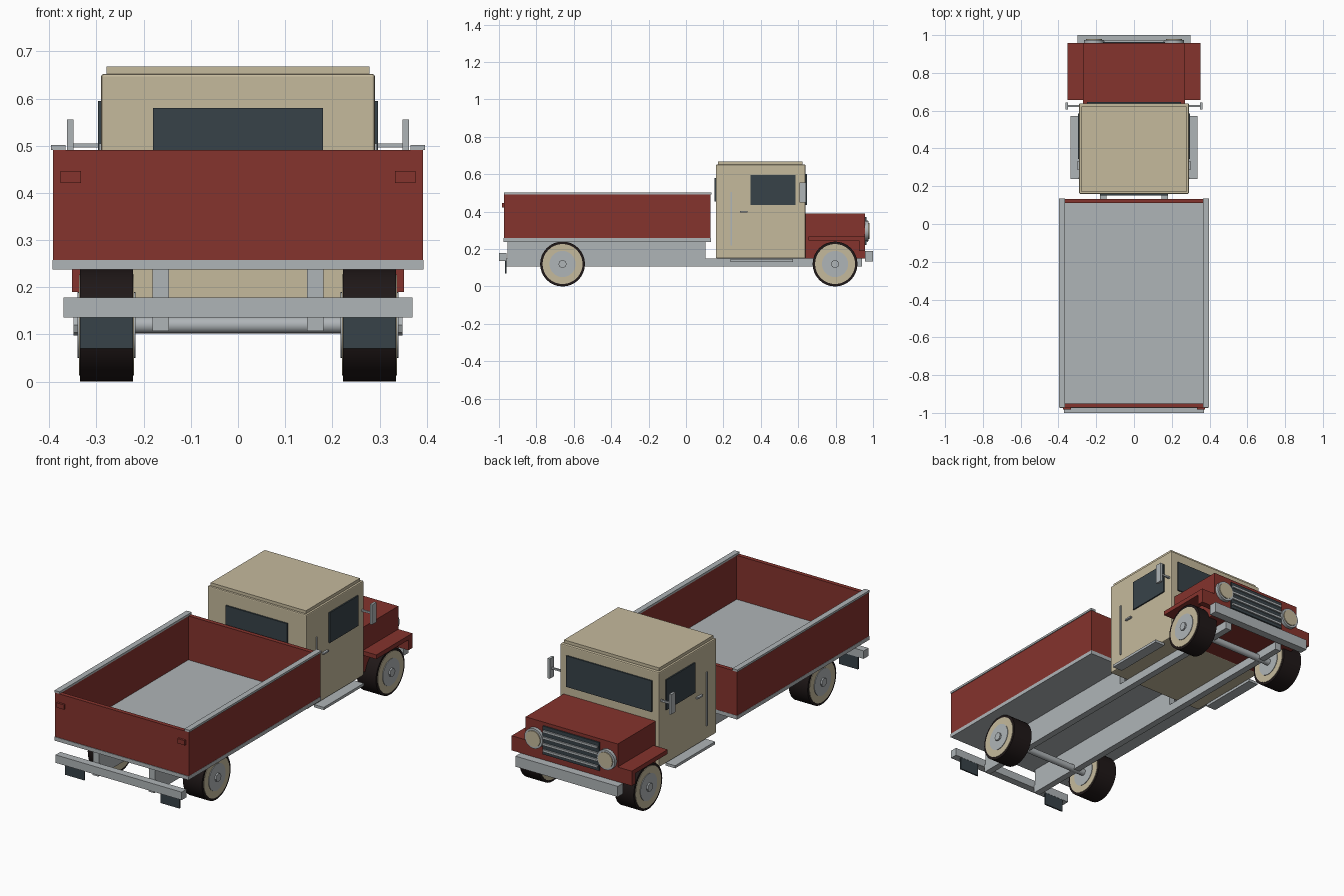
import bpy, math

if "Cube" in bpy.data.objects:
    bpy.data.objects.remove(bpy.data.objects["Cube"])


def material(name, rgb):
    m = bpy.data.materials.new(name)
    m.diffuse_color = (*rgb, 1)
    m.use_nodes = True
    m.node_tree.nodes["Principled BSDF"].inputs["Base Color"].default_value = m.diffuse_color
    return m


RED = material("brick_red", (0.235, 0.033, 0.026))
TAN = material("warm_tan", (0.56, 0.49, 0.335))
GREY = material("light_grey", (0.43, 0.46, 0.475))
SLATE = material("slate_glass", (0.039, 0.055, 0.066))
TYRE = material("tyre_black", (0.014, 0.009, 0.009))


def box(name, x, y, z, mat, bevel=0):
    """Box from (min, max) ranges on each axis."""
    bpy.ops.mesh.primitive_cube_add(size=1, location=[(a + b) / 2 for a, b in (x, y, z)])
    o = bpy.context.object
    o.name = name
    o.scale = [b - a for a, b in (x, y, z)]
    bpy.ops.object.transform_apply(location=False, rotation=False, scale=True)
    if bevel:
        mod = o.modifiers.new("edge", "BEVEL")
        mod.width = bevel
        mod.segments = 2
    o.data.materials.append(mat)
    return o


def pair(name, x, y, z, mat):
    """Box and its mirror image across x = 0."""
    box(name + "_right", x, y, z, mat)
    box(name + "_left", (-x[1], -x[0]), y, z, mat)


def cyl(name, r, depth, loc, axis, mat, sides=32):
    rot = (0, math.pi / 2, 0) if axis == "x" else (math.pi / 2, 0, 0)
    bpy.ops.mesh.primitive_cylinder_add(vertices=sides, radius=r, depth=depth, location=loc, rotation=rot)
    o = bpy.context.object
    o.name = name
    o.data.materials.append(mat)
    bpy.ops.object.shade_smooth_by_angle(angle=math.radians(35))
    return o


# Chassis
pair("chassis_rail", (0.146, 0.181), (-0.96, 0.94), (0.107, 0.15), GREY)
pair("bed_subframe", (0.146, 0.181), (-0.955, 0.105), (0.15, 0.238), GREY)
box("rear_bumper", (-0.37, 0.37), (-1.0, -0.96), (0.136, 0.178), GREY)
box("front_bumper", (-0.30, 0.30), (0.957, 1.0), (0.134, 0.19), GREY)
pair("mud_flap", (0.223, 0.335), (-0.969, -0.961), (0.07, 0.17), SLATE)

# Wheels and axles
for end, y in (("rear", -0.66), ("front", 0.797)):
    cyl(end + "_axle", 0.018, 0.5, (0, y, 0.12), "x", GREY, 16)
    for side, s in (("right", 1), ("left", -1)):
        n, c = f"{end}_{side}_", (s * 0.279, y, 0.12)
        cyl(n + "tyre", 0.12, 0.112, c, "x", TYRE)
        cyl(n + "whitewall", 0.107, 0.117, c, "x", TAN)
        cyl(n + "wheel_disc", 0.07, 0.123, c, "x", GREY)
        cyl(n + "hub_cap", 0.022, 0.07, (s * 0.314, y, 0.12), "x", GREY, 8)

# Cargo bed
box("bed_floor", (-0.393, 0.393), (-0.975, 0.133), (0.238, 0.258), GREY)
pair("bed_side", (0.368, 0.392), (-0.972, 0.132), (0.258, 0.491), RED)
box("bed_front_wall", (-0.368, 0.368), (0.11, 0.132), (0.258, 0.491), RED)
box("tailgate", (-0.368, 0.368), (-0.972, -0.95), (0.258, 0.491), RED)
pair("bed_top_rail", (0.366, 0.396), (-0.972, 0.135), (0.491, 0.502), GREY)
pair("tail_light", (0.333, 0.376), (-0.983, -0.972), (0.421, 0.446), RED)

# Cab with windows
box("cab", (-0.29, 0.29), (0.16, 0.639), (0.15, 0.652), TAN, 0.005)
box("roof_panel", (-0.279, 0.279), (0.17, 0.623), (0.652, 0.668), TAN)
box("rear_window", (-0.18, 0.18), (0.152, 0.161), (0.455, 0.58), SLATE)
box("windscreen", (-0.25, 0.25), (0.638, 0.646), (0.435, 0.60), SLATE)
pair("side_window", (0.289, 0.297), (0.345, 0.586), (0.435, 0.595), SLATE)
pair("door_seam", (0.289, 0.295), (0.239, 0.246), (0.22, 0.505), GREY)
pair("door_handle", (0.289, 0.302), (0.288, 0.33), (0.396, 0.404), GREY)
pair("running_board", (0.28, 0.337), (0.237, 0.572), (0.132, 0.146), GREY)
pair("mirror_arm", (0.285, 0.352), (0.62, 0.629), (0.496, 0.505), GREY)
pair("mirror", (0.349, 0.362), (0.606, 0.642), (0.45, 0.555), GREY)

# Bonnet and fenders
box("bonnet", (-0.27, 0.27), (0.637, 0.957), (0.15, 0.39), RED)
pair("fender_top", (0.268, 0.352), (0.656, 0.957), (0.245, 0.268), RED)
pair("fender_front", (0.268, 0.352), (0.925, 0.957), (0.19, 0.246), RED)

# Grille and headlights
box("grille", (-0.165, 0.165), (0.955, 0.964), (0.222, 0.372), SLATE)
for i in range(4):
    z = 0.245 + i * 0.034
    box(f"grille_bar_{i + 1}", (-0.16, 0.16), (0.96, 0.972), (z - 0.006, z + 0.006), GREY)
for side, s in (("right", 1), ("left", -1)):
    cyl(f"headlight_rim_{side}", 0.053, 0.022, (s * 0.212, 0.964, 0.297), "y", GREY, 24)
    cyl(f"headlight_lens_{side}", 0.042, 0.03, (s * 0.212, 0.965, 0.297), "y", TAN, 24)
